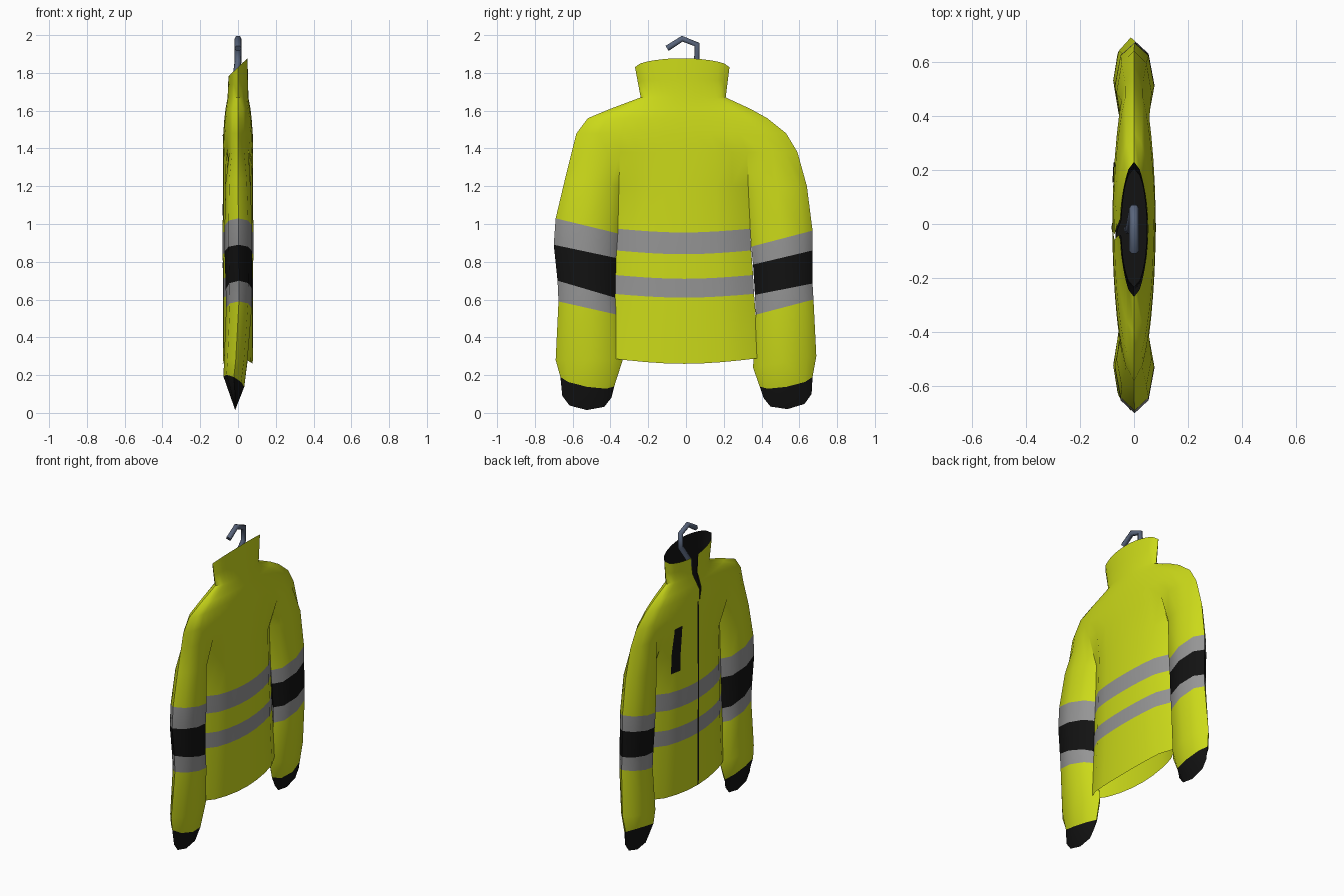
import bpy, bmesh, math
from mathutils import Vector
from mathutils.bvhtree import BVHTree

if "Cube" in bpy.data.objects:
    bpy.data.objects.remove(bpy.data.objects["Cube"])


def material(name, rgb):
    m = bpy.data.materials.new(name)
    m.diffuse_color = (*rgb, 1)
    m.use_nodes = True
    m.node_tree.nodes["Principled BSDF"].inputs["Base Color"].default_value = m.diffuse_color
    return m


YELLOW = material("safety_yellow", (0.6, 0.7, 0.01))
GREY = material("reflective_grey", (0.3, 0.3, 0.3))
BLACK = material("black_trim", (0.006, 0.006, 0.006))
STEEL = material("hanger_steel", (0.1, 0.13, 0.2))


def finish(bm, name, mats):
    bmesh.ops.remove_doubles(bm, verts=bm.verts, dist=1e-4)
    bmesh.ops.recalc_face_normals(bm, faces=bm.faces)
    me = bpy.data.meshes.new(name)
    bm.to_mesh(me)
    for m in mats:
        me.materials.append(m)
    ob = bpy.data.objects.new(name, me)
    bpy.context.collection.objects.link(ob)
    bpy.ops.object.select_all(action='DESELECT')
    ob.select_set(True)
    bpy.context.view_layer.objects.active = ob
    bpy.ops.object.shade_smooth_by_angle(angle=math.radians(42))
    return ob


def loft(bm, rings, mats, closed=True):
    rows = [[bm.verts.new(p) for p in r] for r in rings]
    n = len(rows[0])
    for a, b, m in zip(rows, rows[1:], mats):
        for i in range(n if closed else n - 1):
            j = (i + 1) % n
            bm.faces.new((a[i], a[j], b[j], b[i])).material_index = m


# Yoke columns: 4 over each sleeve, 8 over the trunk
L, AL, AR, R = -0.605, -0.35, 0.325, 0.59
COLS = ([L + (AL - L) * i / 4 for i in range(4)]
        + [AL + (AR - AL) * i / 8 for i in range(8)]
        + [AR + (R - AR) * i / 4 for i in range(5)])
FRAC = [(y - L) / (R - L) for y in COLS]


def swell(t):
    return max(0, math.sin(math.pi * t)) ** 0.5


def yoke_sides(z, yl, yr, h, slope=0):
    front, back = [], []
    for t in FRAC:
        x, y = h * swell(t), yl + (yr - yl) * t
        front.append(Vector((-x, y, z - slope * x)))
        back.append(Vector((x, y, z + slope * x)))
    return front, back


def yoke_ring(row):
    z, yl, yr, h, gap, slope = row
    f, b = yoke_sides(z, yl, yr, h, slope)
    g = Vector((0, gap, 0))
    return [f[8] + g] + f[9:] + b[::-1] + f[:8] + [f[8] - g]


# z, left, right, half thickness, half front gap, rim slope
YOKE = [(1.38, L, R, 0.08, 0, 0), (1.48, -0.58, 0.53, 0.078, 0, 0),
        (1.56, -0.52, 0.43, 0.072, 0.01, 0), (1.61, -0.40, 0.34, 0.066, 0.016, 0),
        (1.67, -0.24, 0.21, 0.055, 0.024, 0), (1.75, -0.255, 0.22, 0.053, 0.035, 0.4),
        (1.83, -0.27, 0.23, 0.05, 0.05, 0.95)]

# Shoulders and collar
bm = bmesh.new()
loft(bm, [yoke_ring(r) for r in YOKE], [0] * 6, closed=False)
pit_f, pit_b = yoke_sides(*YOKE[0][:4])


# Trunk with two reflective bands
def trunk_ring(z, yl, yr, h, sag):
    f, b = [], []
    for i in range(9):
        t = i / 8
        x, y, zz = h * swell(t), yl + (yr - yl) * t, z - sag * math.sin(math.pi * t)
        f.append((-x, y, zz))
        b.append((x, y, zz))
    return f + b[::-1]


TRUNK = [(1.2, -0.355, 0.33, 0.08, 0), (0.975, -0.365, 0.34, 0.081, 0.02),
         (0.86, -0.37, 0.345, 0.081, 0.02), (0.73, -0.375, 0.355, 0.08, 0.02),
         (0.63, -0.38, 0.36, 0.08, 0.02), (0.45, -0.395, 0.375, 0.079, 0.02),
         (0.29, -0.41, 0.39, 0.078, 0.03)]
loft(bm, [pit_f[4:13] + pit_b[4:13][::-1]] + [trunk_ring(*r) for r in TRUNK],
     [0, 0, 1, 0, 1, 0, 0])


# Sleeves: outer y, z and inner y, z of every ring
SLEEVE_X = [(0, .065), (0.002, .073), (0.002, .073), (0.005, .07), (0.005, .068),
            (-0.012, .062), (-0.022, .055), (-0.015, 0)]
LEFT = [(-.64, 1.24, -.355, 1.2), (-.69, 1.03, -.36, .95), (-.70, .89, -.37, .82),
        (-.68, .70, -.375, .61), (-.675, .59, -.365, .52), (-.69, .28, -.335, .28),
        (-.665, .19, -.38, .14), (-.655, .09, -.395, .08)]
RIGHT = [(.64, 1.2, .33, 1.18), (.67, .965, .345, .88), (.67, .86, .355, .785),
         (.67, .685, .365, .625), (.675, .6, .37, .52), (.69, .3, .355, .24),
         (.67, .19, .39, .14), (.665, .10, .41, .08)]


def sleeve(rows, top_f, top_b):
    rings = [top_f + top_b[::-1]]
    for k, ((yo, zo, yi, zi), (xc, h)) in enumerate(zip(rows, SLEEVE_X)):
        tilt = 0.5 if k == 6 else 0
        sag = 0.07 if k == 7 else 0
        f, b = [], []
        for i in range(5):
            a = math.pi * i / 4
            t, s = (1 - math.cos(a)) / 2, math.sin(a)
            y, z = yo + (yi - yo) * t, zo + (zi - zo) * t - sag * s
            f.append((xc - h * s, y, z + tilt * h * s))
            b.append((xc + h * s, y, z - tilt * h * s))
        rings.append(f + b[::-1])
    loft(bm, rings, [0, 0, 1, 2, 1, 0, 0, 2])


sleeve(LEFT, pit_f[:5], pit_b[:5])
sleeve(RIGHT, pit_f[12:][::-1], pit_b[12:][::-1])
tree = BVHTree.FromBMesh(bm)
finish(bm, "jacket_shell", [YELLOW, GREY, BLACK])

# Black lining inside the collar and shoulders
bm = bmesh.new()
inner = []
for k, row in enumerate(YOKE[1:]):
    sx, sy = (1, 1) if k == 5 else (0.88, 0.97)
    inner.append([Vector((p.x * sx, p.y * sy, p.z - (0.015 if k < 3 else 0)))
                  for p in yoke_ring(row)])
loft(bm, inner, [0] * 5, closed=False)
z, yl, yr, h = YOKE[1][:4]
f, b = yoke_sides(z - 0.015, yl * 0.97, yr * 0.97, h * 0.88)
loft(bm, [f, b], [0], closed=False)
finish(bm, "collar_lining", [BLACK])


# Trim strips laid on the front surface
def front_strip(name, y_low, y_high, width, z0, z1, steps, lift):
    bm = bmesh.new()
    rows = []
    for k in range(steps + 1):
        u = k / steps
        yc, z = y_low + (y_high - y_low) * u, z0 + (z1 - z0) * u
        row = []
        for i in range(3):
            y = yc + width * (i / 2 - 0.5)
            hit = tree.ray_cast(Vector((-1, y, z)), Vector((1, 0, 0)))[0]
            row.append((hit.x - lift if hit else -0.08, y, z))
        rows.append(row)
    loft(bm, rows, [0] * steps, closed=False)
    return finish(bm, name, [BLACK])


front_strip("front_zip", -0.0125, -0.0125, 0.014, 0.262, 1.49, 24, 0.003)
front_strip("chest_pocket", 0.2, 0.19, 0.075, 1.09, 1.39, 8, 0.004)

# Hanger hook and stem
cu = bpy.data.curves.new("hanger_hook", 'CURVE')
cu.dimensions = '3D'
cu.bevel_depth = 0.018
cu.bevel_resolution = 1
cu.use_fill_caps = True
path = [(0, -0.10, 1.93), (0, -0.02, 1.981), (0, 0.058, 1.95), (0, 0.058, 1.86),
        (-0.015, -0.02, 1.74), (-0.02, -0.02, 1.48)]
sp = cu.splines.new('POLY')
sp.points.add(len(path) - 1)
for p, co in zip(sp.points, path):
    p.co = (*co, 1)
cu.materials.append(STEEL)
hook = bpy.data.objects.new("hanger_hook", cu)
bpy.context.collection.objects.link(hook)
bpy.ops.object.select_all(action='DESELECT')
hook.select_set(True)
bpy.context.view_layer.objects.active = hook
bpy.ops.object.convert(target='MESH')
